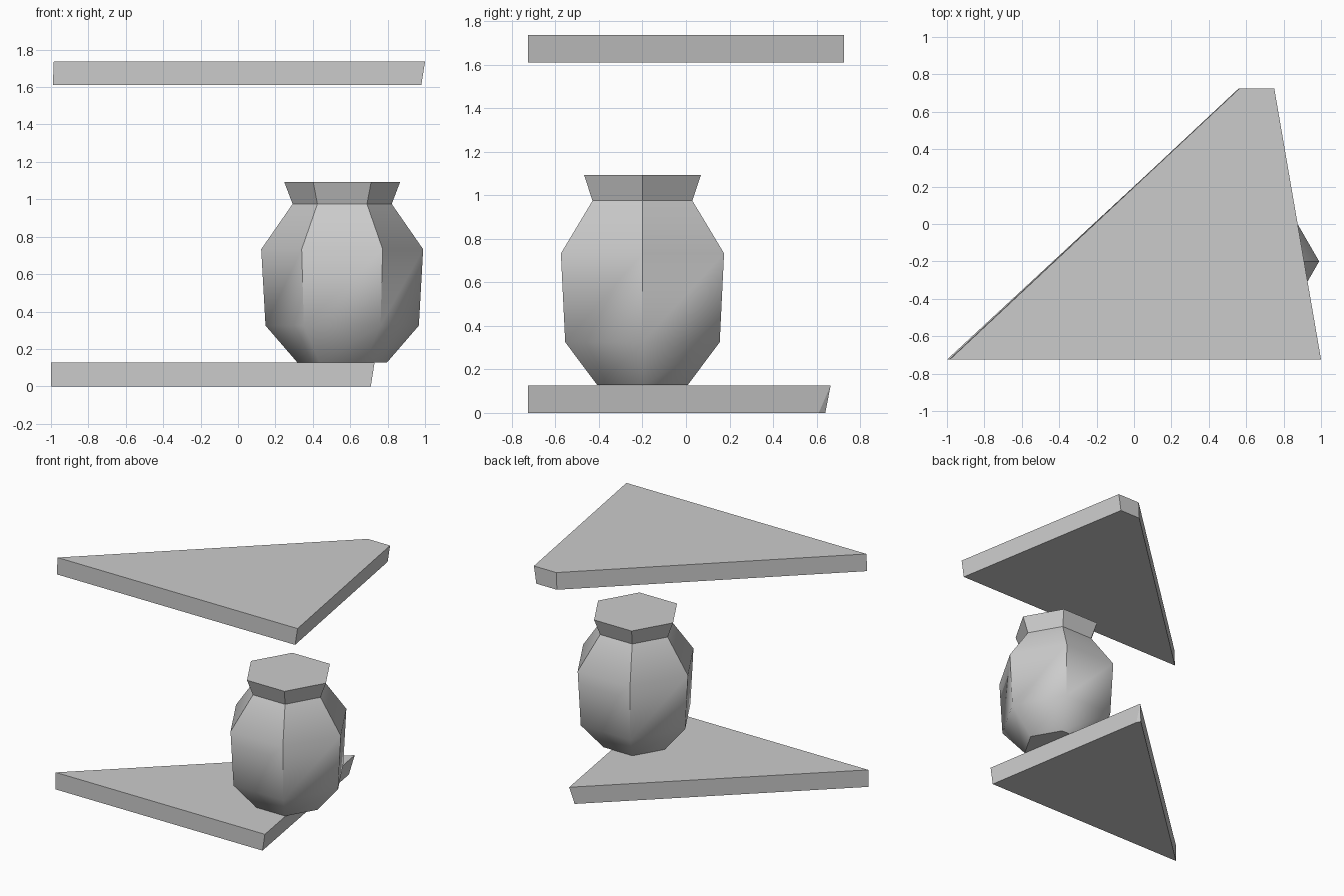
import bpy
import bmesh
from math import cos, sin, pi, radians

cube = bpy.data.objects.get("Cube")
if cube:
    bpy.data.objects.remove(cube, do_unlink=True)

grey = bpy.data.materials.new("light_grey")
grey.use_nodes = True
colour = (0.6, 0.6, 0.6, 1)
grey.diffuse_color = colour
grey.node_tree.nodes["Principled BSDF"].inputs["Base Color"].default_value = colour


def finish(bm, name):
    """Turn a bmesh into a grey object in the scene."""
    bmesh.ops.recalc_face_normals(bm, faces=bm.faces)
    mesh = bpy.data.meshes.new(name)
    bm.to_mesh(mesh)
    bm.free()
    mesh.materials.append(grey)
    obj = bpy.data.objects.new(name, mesh)
    bpy.context.collection.objects.link(obj)
    return obj


def loft(rings, name):
    """Bridge rings of equal length, from the bottom up, and cap both ends."""
    bm = bmesh.new()
    loops = [[bm.verts.new(p) for p in ring] for ring in rings]
    for low, high in zip(loops, loops[1:]):
        for i in range(len(low)):
            j = (i + 1) % len(low)
            bm.faces.new((low[i], low[j], high[j], high[i]))
    bm.faces.new(loops[0])
    bm.faces.new(loops[-1])
    # Merge corners that meet in a point
    bmesh.ops.remove_doubles(bm, verts=bm.verts, dist=0.001)
    return finish(bm, name)


def slab(bottom, top, z, name):
    """Flat plate with a slightly leaning right edge."""
    thickness = 0.127
    return loft([[(x, y, z) for x, y in bottom],
                 [(x, y, z + thickness) for x, y in top]], name)


# Lower slab: a triangle whose rear tip is clipped underneath
slab([(-1, -0.725), (0.71, -0.725), (0.49, 0.61), (0.473, 0.64)],
     [(-1, -0.725), (0.73, -0.725), (0.5, 0.665), (0.5, 0.665)],
     0, "lower_slab")

# Upper slab: a wider triangle with a blunt rear corner
slab([(-0.99, -0.725), (0.98, -0.725), (0.73, 0.725), (0.56, 0.725)],
     [(-0.985, -0.725), (1, -0.725), (0.75, 0.725), (0.565, 0.725)],
     1.61, "upper_slab")

# Six-sided jar: radius and height from the foot up to the flared rim
profile = [(0.24, 0.128), (0.41, 0.325), (0.433, 0.733), (0.265, 0.975), (0.31, 1.093)]
jar = loft([[(0.557 + r * cos(i * pi / 3), -0.2 + r * sin(i * pi / 3), z)
             for i in range(6)] for r, z in profile], "jar")
jar.data.shade_smooth()
jar.data.set_sharp_from_angle(angle=radians(49))
